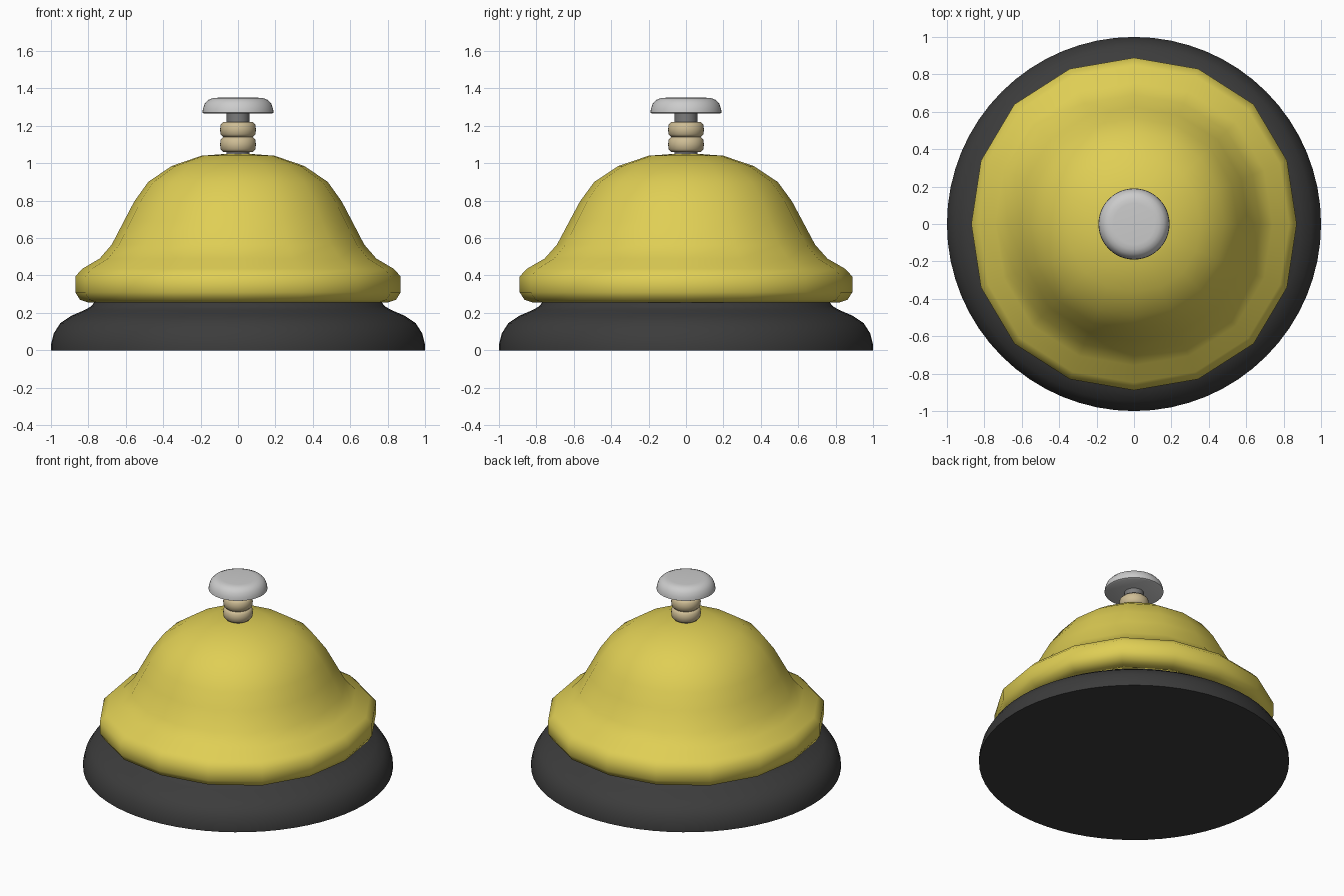
import bpy, bmesh, math

if "Cube" in bpy.data.objects:
    bpy.data.objects.remove(bpy.data.objects["Cube"])


def material(name, rgb):
    m = bpy.data.materials.new(name)
    m.diffuse_color = (*rgb, 1)
    m.use_nodes = True
    m.node_tree.nodes["Principled BSDF"].inputs["Base Color"].default_value = m.diffuse_color
    return m


def lathe(name, profile, sides, mat=None, radius=lambda i: 1.0, angle=40):
    """Spin (r, z) points round z; r = 0 makes a pole, open ends stay open."""
    bm = bmesh.new()
    rings = []
    for r, z in profile:
        if r == 0:
            rings.append([bm.verts.new((0, 0, z))] * sides)
        else:
            rings.append([bm.verts.new((r * radius(i) * math.cos(math.tau * i / sides),
                                        r * radius(i) * math.sin(math.tau * i / sides), z))
                          for i in range(sides)])
    for a, b in zip(rings, rings[1:]):
        for i in range(sides):
            j = (i + 1) % sides
            loop = list(dict.fromkeys([a[i], a[j], b[j], b[i]]))
            bm.faces.new(loop)
    me = bpy.data.meshes.new(name)
    bm.to_mesh(me)
    bm.free()
    ob = bpy.data.objects.new(name, me)
    bpy.context.collection.objects.link(ob)
    if mat:
        me.materials.append(mat)
    bpy.ops.object.select_all(action='DESELECT')
    ob.select_set(True)
    bpy.context.view_layer.objects.active = ob
    bpy.ops.object.shade_smooth_by_angle(angle=math.radians(angle))
    return ob


black = material("black_plastic", (0.045, 0.045, 0.045))
brass = material("yellow_brass", (0.74, 0.62, 0.09))
tan = material("tan_metal", (0.62, 0.51, 0.30))
steel = material("dark_steel", (0.2, 0.2, 0.2))
silver = material("silver", (0.6, 0.6, 0.6))

# Round base
lathe("base", [(0, 0), (1, 0), (1, 0.03), (0.985, 0.09), (0.95, 0.145), (0.89, 0.185),
               (0.82, 0.215), (0.785, 0.235), (0.765, 0.26), (0.74, 0.27), (0, 0.27)],
      64, black)

# Bell: slightly uneven 16-sided dome with a rolled rim
uneven = [1.0, 1.018, 1.04, 1.032, 1.022]


def bell_radius(i):
    q = i % 8
    return uneven[q if q <= 4 else 8 - q]


bell = lathe("bell", [(0.76, 0.255), (0.80, 0.255), (0.845, 0.27), (0.87, 0.31), (0.87, 0.395),
                      (0.83, 0.437), (0.74, 0.49), (0.675, 0.565), (0.61, 0.69),
                      (0.555, 0.795), (0.48, 0.90), (0.355, 0.985), (0.195, 1.04), (0, 1.055)],
             16, brass, bell_radius, 80)
shell = bell.modifiers.new("thickness", 'SOLIDIFY')
shell.thickness = 0.025
shell.offset = -1

# Stem
lathe("stem", [(0, 1.0), (0.062, 1.0), (0.062, 1.28), (0, 1.28)], 24, steel)

# Two rounded nuts
for n, z in enumerate((1.06, 1.14)):
    lathe(f"nut_{n + 1}", [(0, z), (0.08, z), (0.093, z + 0.015), (0.096, z + 0.04),
                           (0.093, z + 0.065), (0.08, z + 0.08), (0, z + 0.08)], 32, tan, angle=60)

# Push button
lathe("button", [(0, 1.265), (0.18, 1.265), (0.19, 1.27), (0.188, 1.29), (0.178, 1.318),
                 (0.16, 1.338), (0.135, 1.348), (0.11, 1.35), (0, 1.35)], 48, silver)
